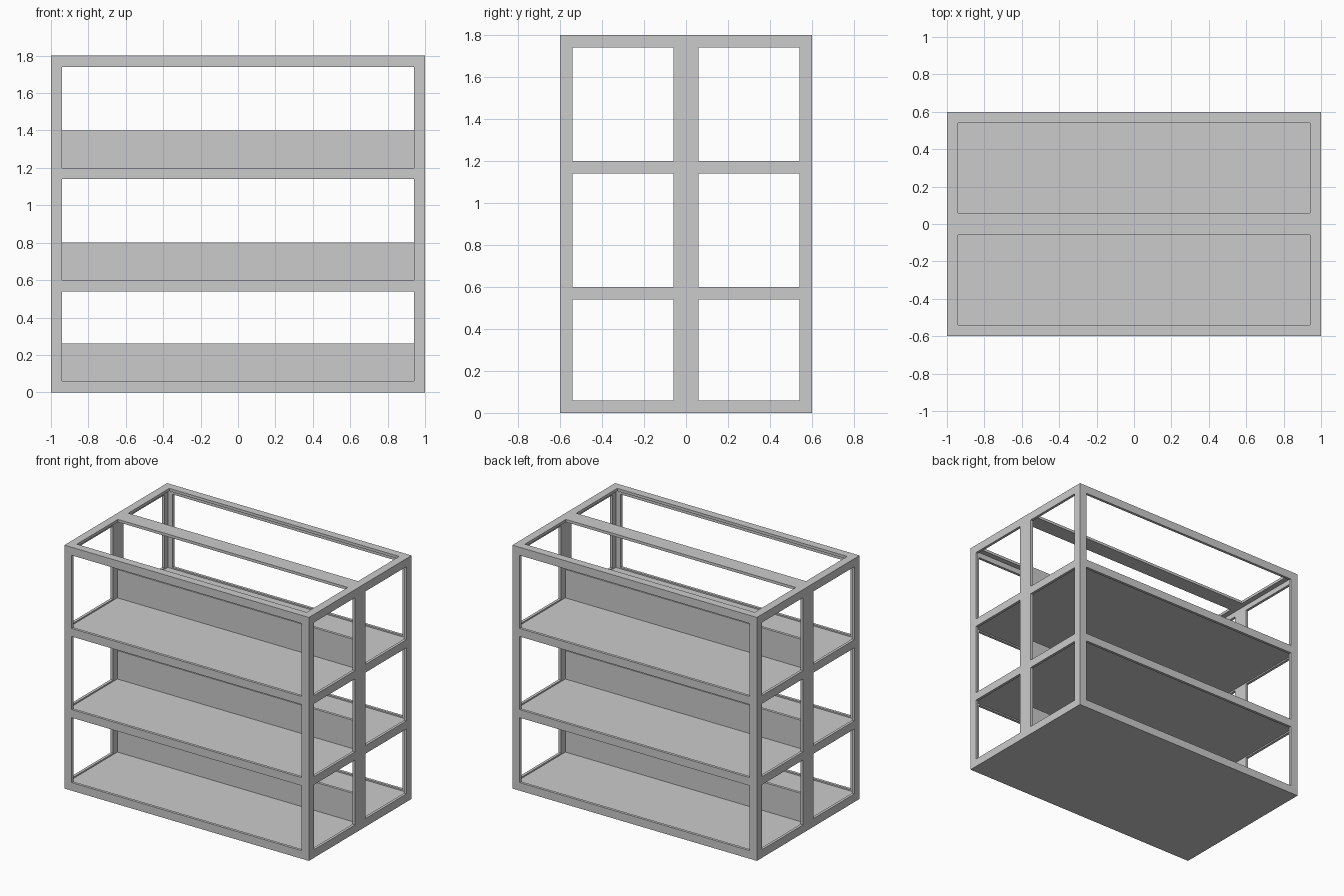
import bpy

if "Cube" in bpy.data.objects:
    bpy.data.objects.remove(bpy.data.objects["Cube"])

W, D, H = 1.0, 0.6, 1.8    # half width, half depth, height
B = 0.06                   # visible border width
T = 0.02                   # sheet thickness
LEVELS = (B, 0.6, 1.2, H)  # top of each tier of rails


def box(name, x0, x1, y0, y1, z0, z1):
    bpy.ops.mesh.primitive_cube_add(
        size=1, location=((x0 + x1) / 2, (y0 + y1) / 2, (z0 + z1) / 2))
    ob = bpy.context.object
    ob.name = name
    ob.scale = (x1 - x0, y1 - y0, z1 - z0)
    bpy.ops.object.transform_apply(location=False, rotation=False, scale=True)
    return ob


def pair(lo, hi):
    """A span and its mirror image."""
    return (("a", lo, hi), ("b", -hi, -lo))


# End sheets: uprights and short rails
for s, x0, x1 in pair(W - T, W):
    for n, y0, y1 in (("front", -D, -D + B), ("middle", -B, B), ("back", D - B, D)):
        box(f"end_{s}_{n}_upright", x0, x1, y0, y1, 0, H)
    for t, y0, y1 in pair(B, D - B):
        for i, top in enumerate(LEVELS):
            box(f"end_{s}_rail_{t}_{i}", x0, x1, y0, y1, top - B, top)

# Front and back sheets: uprights and long rails
for s, y0, y1 in pair(D - T, D):
    for t, x0, x1 in pair(W - B, W - T):
        box(f"face_{s}_upright_{t}", x0, x1, y0, y1, 0, H)
    for i, top in enumerate(LEVELS):
        box(f"face_{s}_rail_{i}", -W + B, W - B, y0, y1, top - B, top)

# Top sheet: border and wide centre bar
for s, y0, y1 in pair(D - B, D - T):
    box(f"top_{s}_border", -W + T, W - T, y0, y1, H - T, H)
box("top_centre_bar", -W + T, W - T, -B, B, H - T, H)
for s, x0, x1 in pair(W - B, W - T):
    for t, y0, y1 in pair(B, D - B):
        box(f"top_end_{s}_{t}", x0, x1, y0, y1, H - T, H)

# Shelves set just below the rail tops, each with a low centre divider
for i, top in enumerate(LEVELS[:3]):
    low = 0 if i == 0 else top - 0.05
    box(f"shelf_{i}", -W + T, W - T, -D + T, D - T, low, top - 0.01)
    box(f"divider_{i}", -W + T, W - T, -T / 2, T / 2, top - 0.01, top + 0.2)
